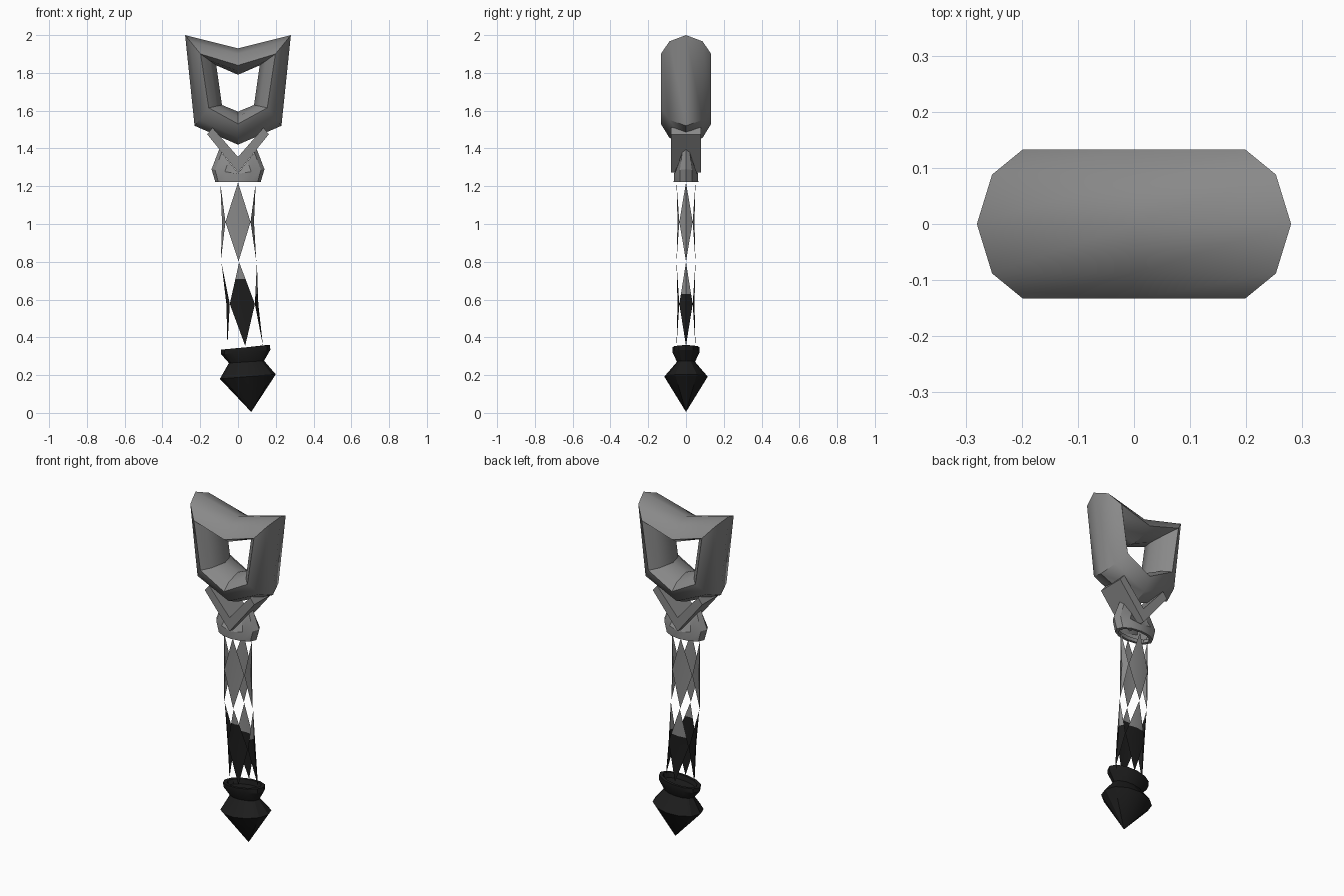
import bpy, bmesh, math
from mathutils import Vector

cube = bpy.data.objects.get("Cube")
if cube:
    bpy.data.objects.remove(cube, do_unlink=True)


def material(name, value):
    m = bpy.data.materials.new(name)
    m.use_nodes = True
    colour = (value, value, value, 1)
    m.diffuse_color = colour
    m.node_tree.nodes["Principled BSDF"].inputs["Base Color"].default_value = colour
    return m


GREY = material("metal grey", 0.25)
BLACK = material("charcoal black", 0.012)


def finish(bm, name, mats, smooth=None, recalc=True):
    if recalc:
        bmesh.ops.recalc_face_normals(bm, faces=bm.faces)
    mesh = bpy.data.meshes.new(name)
    bm.to_mesh(mesh)
    bm.free()
    for m in mats:
        mesh.materials.append(m)
    ob = bpy.data.objects.new(name, mesh)
    bpy.context.collection.objects.link(ob)
    if smooth:
        bpy.ops.object.select_all(action='DESELECT')
        ob.select_set(True)
        bpy.context.view_layer.objects.active = ob
        bpy.ops.object.shade_smooth_by_angle(angle=math.radians(smooth))
    return ob


def loft(rings, closed=False):
    """Skin a list of point rings; a one-point ring becomes a tip."""
    bm = bmesh.new()
    rows = [[bm.verts.new(p) for p in ring] for ring in rings]
    pairs = list(zip(rows, rows[1:]))
    if closed:
        pairs.append((rows[-1], rows[0]))
    for a, b in pairs:
        n = max(len(a), len(b))
        for i in range(n):
            j = (i + 1) % n
            quad = [a[i % len(a)], a[j % len(a)], b[j % len(b)], b[i % len(b)]]
            bm.faces.new(list(dict.fromkeys(quad)))
    return bm


# Head: six-cornered frame with an octagonal section
outer = [(-.28, 2.0), (0, 1.93), (.28, 2.0), (.23, 1.52), (0, 1.42), (-.23, 1.52)]
middle = [(-.198, 1.9), (0, 1.84), (.198, 1.9), (.155, 1.615), (0, 1.53), (-.155, 1.615)]
inner = [(-.115, 1.84), (0, 1.79), (.115, 1.84), (.085, 1.63), (0, 1.595), (-.085, 1.63)]


def frame_ring(a, b, t, y):
    return [(p[0] + (q[0] - p[0]) * t, y, p[1] + (q[1] - p[1]) * t) for p, q in zip(a, b)]


half = [(outer, middle, 0, 0), (outer, middle, .33, .088), (middle, inner, 0, .133),
        (middle, inner, .6, .088), (inner, inner, 0, 0)]
rings = [frame_ring(*s) for s in half]
rings += [frame_ring(a, b, t, -y) for a, b, t, y in half[3:0:-1]]
finish(loft(rings, closed=True), "head_frame", [GREY], 40)

# V-shaped strap under the head
profile = [(0, 1.273), (.163, 1.475), (.135, 1.51), (0, 1.355), (-.135, 1.51), (-.163, 1.475)]
bm = bmesh.new()
sides = [[bm.verts.new((x, y, z)) for x, z in profile] for y in (-.08, .08)]
for i in range(6):
    j = (i + 1) % 6
    bm.faces.new([sides[0][i], sides[0][j], sides[1][j], sides[1][i]])
for side in sides:
    bm.faces.new(side[:4])
    bm.faces.new([side[0]] + side[3:])
finish(bm, "v_strap", [GREY])


def ellipse(cx, rx, ry, z, tilt=0, rise=0, n=12):
    pts = []
    for i in range(n):
        c, s = math.cos(math.tau * i / n), math.sin(math.tau * i / n)
        pts.append((cx + rx * c, ry * s, z + tilt * c + rise * abs(c)))
    return pts


# Collar: hollow elliptical cup rising to a point at each side
finish(loft([ellipse(0, .1, .045, 1.24), ellipse(0, .1, .05, 1.222),
             ellipse(0, .12, .065, 1.222), ellipse(0, .14, .064, 1.265, rise=.025),
             ellipse(0, .1, .04, 1.27, rise=.125), [(0, 0, 1.26)]]),
       "collar", [GREY], 30)


# Shaft: two tiers of four bent lozenge plates
def lozenge(name, angle, top, bottom, shifts, cut=None):
    mid = (top + bottom) / 2
    bm = bmesh.new()

    def point(a, z, shift, r=1):
        return bm.verts.new((.094 * r * math.cos(a) + shift, .05 * r * math.sin(a), z))

    a, q = angle, math.pi / 4
    upper, lower = point(a, top, shifts[0]), point(a, bottom, shifts[2])
    left, right = point(a - q, mid, shifts[1]), point(a + q, mid, shifts[1])
    centre = point(a, mid, shifts[1], .9)
    for trio in ((upper, left, centre), (upper, centre, right),
                 (lower, centre, left), (lower, right, centre)):
        bm.faces.new(trio)
    if cut:
        bmesh.ops.bisect_plane(bm, geom=bm.verts[:] + bm.edges[:] + bm.faces[:],
                               plane_co=Vector((0, 0, cut)), plane_no=Vector((0, 0, 1)))
        for f in bm.faces:
            f.material_index = int(f.calc_center_median().z < cut)
    finish(bm, name, [GREY, BLACK], 30, recalc=False)


names = ["left", "back", "right", "front"]
cuts = [.63, .63, .74, .71]
for i, side in enumerate(names):
    turn = i * math.pi / 2
    lozenge("upper_shaft_plate_" + side, turn, 1.22, .802, (0, 0, .003))
    lozenge("lower_shaft_plate_" + side, turn, .798, .355, (.006, .023, .038), cuts[i])

# Tip: tilted rim, neck, flared waist and point
finish(loft([[(.04, 0, .315)], ellipse(.04, .1, .05, .32, .01), ellipse(.04, .108, .056, .347, .012),
             ellipse(.04, .13, .072, .347, .012), ellipse(.041, .13, .072, .322, .012),
             ellipse(.045, .093, .048, .27, .006), ellipse(.052, .148, .115, .192, .012, n=12),
             [(.07, 0, .005)]]), "pointed_tip", [BLACK], 25)
